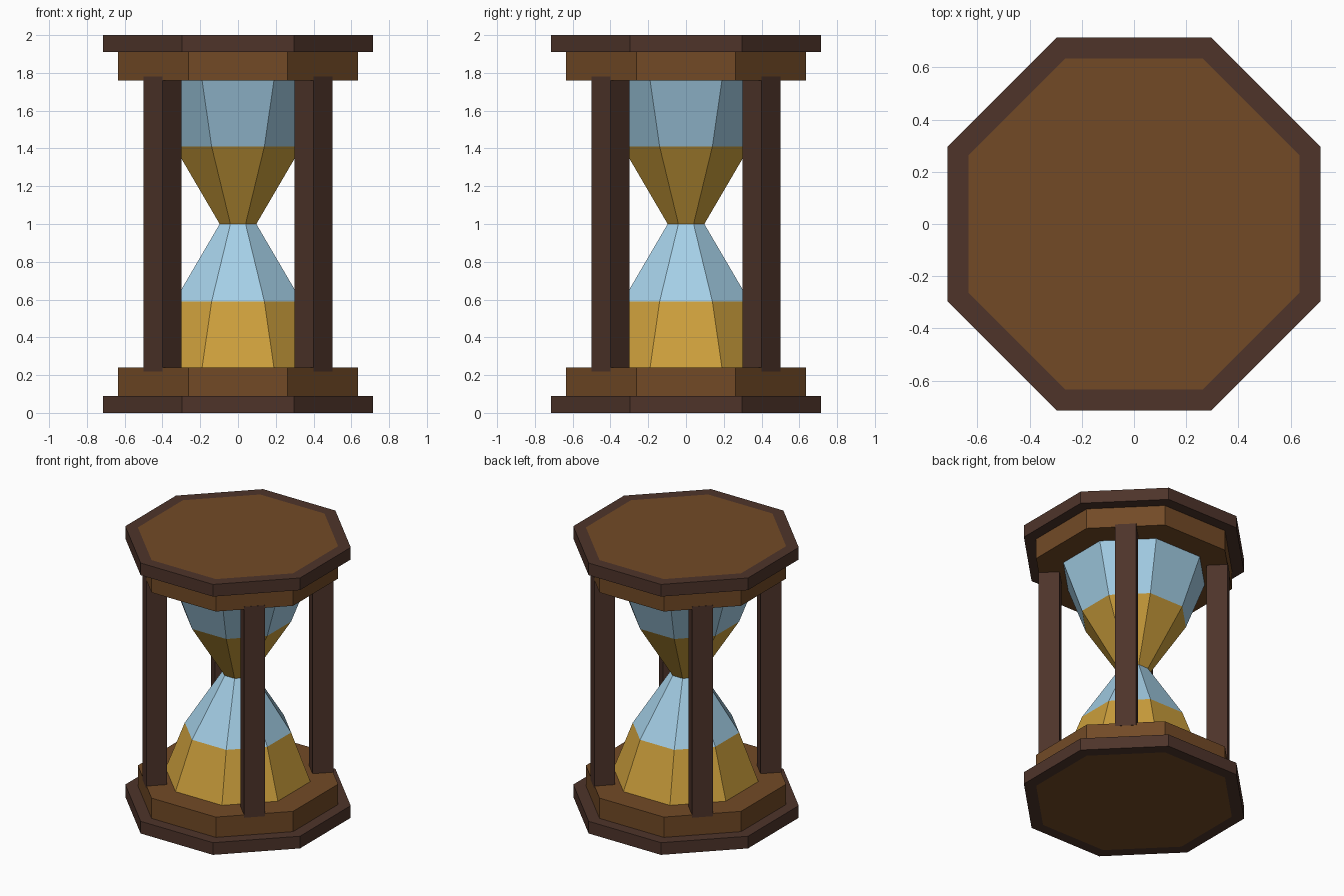
import bpy, bmesh, math

cube = bpy.data.objects.get("Cube")
if cube:
    bpy.data.objects.remove(cube, do_unlink=True)


def make_material(name, rgb):
    """Flat material from 0-255 display values, converted to linear."""
    linear = [((c / 255 + 0.055) / 1.055) ** 2.4 for c in rgb] + [1]
    mat = bpy.data.materials.new(name)
    mat.use_nodes = True
    mat.diffuse_color = linear
    bsdf = mat.node_tree.nodes["Principled BSDF"]
    bsdf.inputs["Base Color"].default_value = linear
    bsdf.inputs["Roughness"].default_value = 0.8
    return mat


dark_wood = make_material("dark wood", (78, 52, 42))
warm_wood = make_material("warm wood", (114, 74, 38))
sand = make_material("sand", (204, 159, 60))
glass = make_material("pale blue glass", (168, 212, 236))


def loft(name, profile, sides, turn, mats, bands=None, centre=(0, 0), inset=None):
    """Stack of regular polygons; profile is (apothem, z) from bottom to top.
    bands gives a material slot per level, inset = (cap index, width)."""
    bm = bmesh.new()
    rings = []
    for apothem, z in profile:
        r = apothem / math.cos(math.pi / sides)
        angles = [turn + math.tau * i / sides for i in range(sides)]
        rings.append([bm.verts.new((centre[0] + r * math.cos(a),
                                    centre[1] + r * math.sin(a), z)) for a in angles])
    for level, (low, high) in enumerate(zip(rings, rings[1:])):
        for i in range(sides):
            j = (i + 1) % sides
            face = bm.faces.new((low[i], low[j], high[j], high[i]))
            face.material_index = bands[level] if bands else 0
    caps = [bm.faces.new(rings[0][::-1]), bm.faces.new(rings[-1])]
    if bands:
        caps[0].material_index, caps[1].material_index = bands[0], bands[-1]
    bm.normal_update()
    if inset:
        cap = caps[inset[0]]
        bmesh.ops.inset_region(bm, faces=[cap], thickness=inset[1], use_even_offset=True)
        cap.material_index = 1
    mesh = bpy.data.meshes.new(name)
    bm.to_mesh(mesh)
    bm.free()
    for mat in mats:
        mesh.materials.append(mat)
    obj = bpy.data.objects.new(name, mesh)
    bpy.context.collection.objects.link(obj)
    return obj


EIGHTH = math.pi / 8
PLATE, BLOCK = 0.715, 0.635

# Octagonal end caps: dark rim plates with an inlaid panel, and inner blocks
for name, z0, z1, outer_cap in (("base", 0, 0.09, 0), ("top", 1.91, 2, 1)):
    loft(name + "_plate", [(PLATE, z0), (PLATE, z1)], 8, EIGHTH,
         [dark_wood, warm_wood], inset=(outer_cap, PLATE - BLOCK))
loft("base_block", [(BLOCK, 0.09), (BLOCK, 0.24)], 8, EIGHTH, [warm_wood])
loft("top_block", [(BLOCK, 1.76), (BLOCK, 1.91)], 8, EIGHTH, [warm_wood])

# Glass bulbs, banded by sand level
loft("hourglass_bulbs",
     [(0.459, 0.24), (0.337, 0.59), (0.097, 1), (0.337, 1.41), (0.459, 1.76)],
     8, EIGHTH, [sand, glass], bands=[0, 1, 0, 1])

# Four square posts, turned to face outwards along the diagonals
for x_name, x in (("left", 0.4), ("right", -0.4)):
    for y_name, y in (("front", -0.4), ("back", 0.4)):
        half = 0.1 / math.sqrt(2)
        loft(f"{y_name}_{x_name}_post", [(half, 0.22), (half, 1.78)], 4, 0,
             [dark_wood], centre=(x, y))
